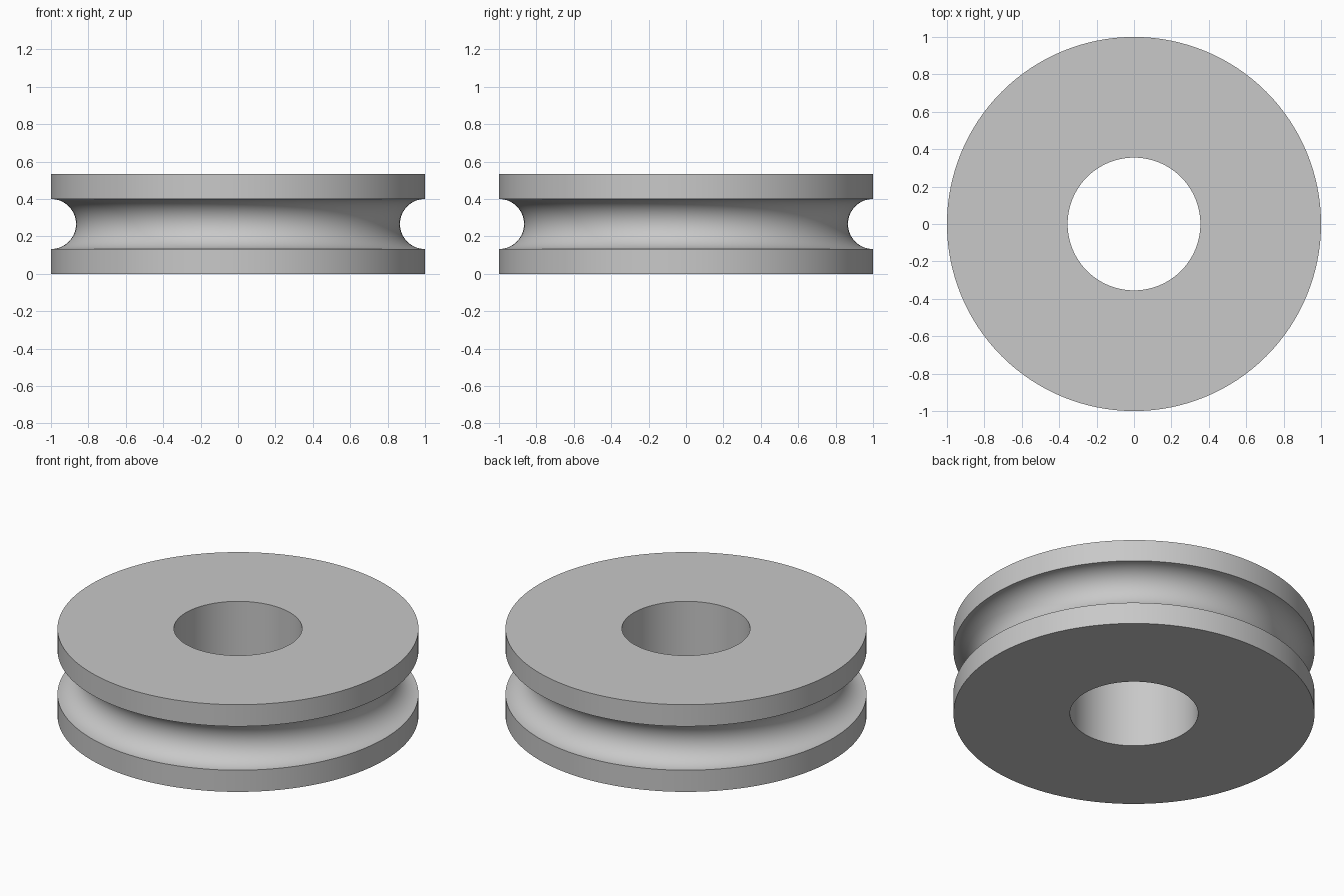
import bpy, bmesh, math

cube = bpy.data.objects.get("Cube")
if cube:
    bpy.data.objects.remove(cube, do_unlink=True)

SEGMENTS = 128
OUTER, BORE, HEIGHT = 1.0, 0.355, 0.533
GROOVE, ARC_STEPS = 0.134, 32

# Plain grey material
grey = bpy.data.materials.new("light_grey")
grey.use_nodes = True
colour = (0.58, 0.58, 0.58, 1)
grey.diffuse_color = colour
grey.node_tree.nodes["Principled BSDF"].inputs["Base Color"].default_value = colour

# Cross-section: rectangle with a half-round groove in its outer side
profile = [(BORE, 0), (OUTER, 0)]
for i in range(ARC_STEPS + 1):
    a = math.pi * i / ARC_STEPS
    profile.append((OUTER - GROOVE * math.sin(a), HEIGHT / 2 - GROOVE * math.cos(a)))
profile += [(OUTER, HEIGHT), (BORE, HEIGHT)]

# Revolve the cross-section around the vertical axis
bm = bmesh.new()
verts = [bm.verts.new((r, 0, z)) for r, z in profile]
edges = [bm.edges.new((v, verts[(i + 1) % len(verts)])) for i, v in enumerate(verts)]
bmesh.ops.spin(bm, geom=verts + edges, cent=(0, 0, 0), axis=(0, 0, 1),
               angle=math.tau, steps=SEGMENTS, use_merge=True)
bmesh.ops.remove_doubles(bm, verts=bm.verts, dist=0.0001)
bmesh.ops.recalc_face_normals(bm, faces=bm.faces)
mesh = bpy.data.meshes.new("grooved_wheel")
bm.to_mesh(mesh)
bm.free()
mesh.materials.append(grey)

wheel = bpy.data.objects.new("grooved_wheel", mesh)
bpy.context.collection.objects.link(wheel)
bpy.ops.object.select_all(action="DESELECT")
wheel.select_set(True)
bpy.context.view_layer.objects.active = wheel
bpy.ops.object.shade_smooth_by_angle(angle=math.radians(30))
